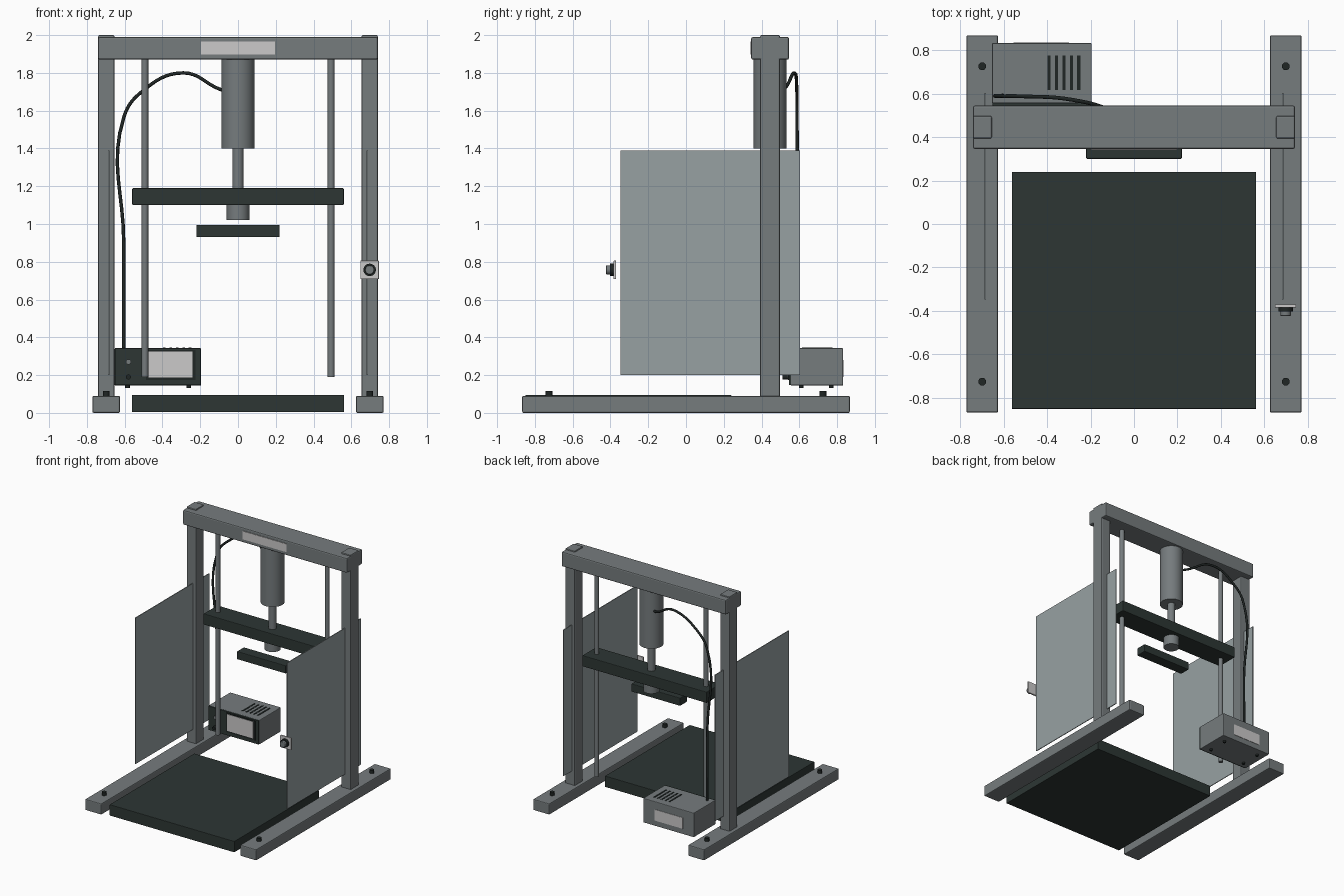
import bpy, math
from mathutils import Vector

if "Cube" in bpy.data.objects:
    bpy.data.objects.remove(bpy.data.objects["Cube"])


def material(name, rgb):
    m = bpy.data.materials.new(name)
    m.diffuse_color = (*rgb, 1)
    m.use_nodes = True
    m.node_tree.nodes["Principled BSDF"].inputs["Base Color"].default_value = m.diffuse_color
    return m


GREY = material("machine grey", (0.18, 0.20, 0.207))
DARK = material("dark green black", (0.026, 0.037, 0.034))
LIGHT = material("pale plate", (0.60, 0.59, 0.59))
PANEL = material("guard panel grey", (0.31, 0.355, 0.365))
BLACK = material("rubber black", (0.014, 0.019, 0.018))


def finish(ob, name, mat, bevel=0):
    ob.name = name
    ob.data.materials.append(mat)
    if bevel:
        b = ob.modifiers.new("Bevel", 'BEVEL')
        b.width, b.segments = bevel, 2
    return ob


def box(name, mat, x, y, z, bevel=0):
    """Box from (min, max) ranges on each axis."""
    bpy.ops.mesh.primitive_cube_add(size=1)
    ob = bpy.context.object
    for v in ob.data.vertices:
        v.co = Vector([r[0] if c < 0 else r[1] for c, r in zip(v.co, (x, y, z))])
    return finish(ob, name, mat, bevel)


def rod(name, mat, r, a, b, bevel=0, sides=32):
    """Cylinder between two points."""
    a, b = Vector(a), Vector(b)
    d = b - a
    bpy.ops.mesh.primitive_cylinder_add(vertices=sides, radius=r, depth=d.length,
                                        location=(a + b) / 2,
                                        rotation=d.to_track_quat('Z', 'Y').to_euler())
    bpy.ops.object.shade_smooth_by_angle(angle=math.radians(40))
    return finish(bpy.context.object, name, mat, bevel)


def span(c, half):
    return (c - half, c + half)


YC = 0.445  # depth of the frame centre line

# Mirrored frame: feet, bolts, uprights, guide rods, guard panels
for s, side in ((-1, "left"), (1, "right")):
    box(f"{side}_foot", GREY, span(s * 0.698, 0.073), (-0.867, 0.867), (0, 0.09), 0.007)
    for y, end in ((-0.725, "front"), (0.725, "rear")):
        rod(f"{side}_{end}_bolt", BLACK, 0.018, (s * 0.698, y, 0.085), (s * 0.698, y, 0.115))
    box(f"{side}_upright", GREY, span(s * 0.697, 0.043), span(YC, 0.052), (0.08, 2.0), 0.007)
    rod(f"{side}_guide_rod", GREY, 0.018, (s * 0.493, YC, 0.19), (s * 0.493, YC, 1.88))
    box(f"{side}_guard_panel", PANEL, span(s * 0.684, 0.003), (-0.347, 0.603), (0.20, 1.39))

# Top beam with name plate
box("top_beam", GREY, (-0.74, 0.74), span(YC, 0.1), (1.87, 1.99), 0.009)
box("beam_plate", LIGHT, (-0.197, 0.197), (0.341, 0.347), (1.898, 1.965))

# Press: cylinder, piston, platen, ram and pad
rod("press_cylinder", GREY, 0.088, (0, YC, 1.40), (0, YC, 1.88), sides=48)
rod("piston", GREY, 0.03, (0, YC, 1.18), (0, YC, 1.41))
box("platen", DARK, (-0.56, 0.56), span(YC, 0.09), (1.10, 1.19), 0.005)
rod("ram", GREY, 0.06, (0, YC, 1.02), (0, YC, 1.11))
box("press_pad", DARK, (-0.22, 0.22), (0.30, 0.39), (0.93, 0.995), 0.005)

# Base plate
box("base_plate", DARK, (-0.562, 0.562), (-0.85, 0.24), (0.005, 0.095), 0.003)

# Start button on the right
box("button_plate", LIGHT, span(0.697, 0.049), (-0.384, -0.370), span(0.757, 0.049), 0.003)
rod("button_collar", BLACK, 0.033, (0.697, -0.383, 0.757), (0.697, -0.402, 0.757))
rod("button_cap", GREY, 0.024, (0.697, -0.40, 0.757), (0.697, -0.423, 0.757), 0.003)

# Control box: body, dark front, screen, knobs, vents, rear plate, feet
box("control_box", GREY, (-0.653, -0.195), (0.555, 0.832), (0.145, 0.343), 0.005)
box("control_front", DARK, (-0.651, -0.197), (0.545, 0.558), (0.147, 0.341), 0.003)
box("screen_frame", BLACK, (-0.488, -0.226), (0.541, 0.546), (0.175, 0.333))
box("screen", LIGHT, (-0.475, -0.24), (0.538, 0.542), (0.188, 0.324))
rod("control_knob", GREY, 0.014, (-0.58, 0.55, 0.27), (-0.58, 0.53, 0.27))
rod("control_button", BLACK, 0.013, (-0.58, 0.55, 0.19), (-0.58, 0.512, 0.19))
for i in range(5):
    box(f"vent_{i + 1}", BLACK, span(-0.39 + i * 0.034, 0.007), (0.615, 0.775), (0.341, 0.345))
box("rear_plate", LIGHT, (-0.555, -0.30), (0.830, 0.835), (0.19, 0.28))
for x in (-0.585, -0.26):
    for y in (0.61, 0.77):
        rod("box_foot", BLACK, 0.012, (x, y, 0.132), (x, y, 0.15), sides=16)

# Cable from control box to cylinder
cu = bpy.data.curves.new("cable", 'CURVE')
cu.dimensions = '3D'
cu.bevel_depth, cu.bevel_resolution, cu.resolution_u = 0.009, 3, 8
path = [(-0.605, 0.592, 0.33), (-0.605, 0.590, 0.90), (-0.603, 0.588, 1.57),
        (-0.51, 0.587, 1.70), (-0.29, 0.572, 1.80), (-0.10, 0.520, 1.715),
        (-0.05, 0.490, 1.70)]
sp = cu.splines.new('BEZIER')
sp.bezier_points.add(len(path) - 1)
for p, co in zip(sp.bezier_points, path):
    p.co = co
    p.handle_left_type = p.handle_right_type = 'AUTO'
cu.use_fill_caps = True
cable = bpy.data.objects.new("cable", cu)
bpy.context.collection.objects.link(cable)
cu.materials.append(BLACK)
